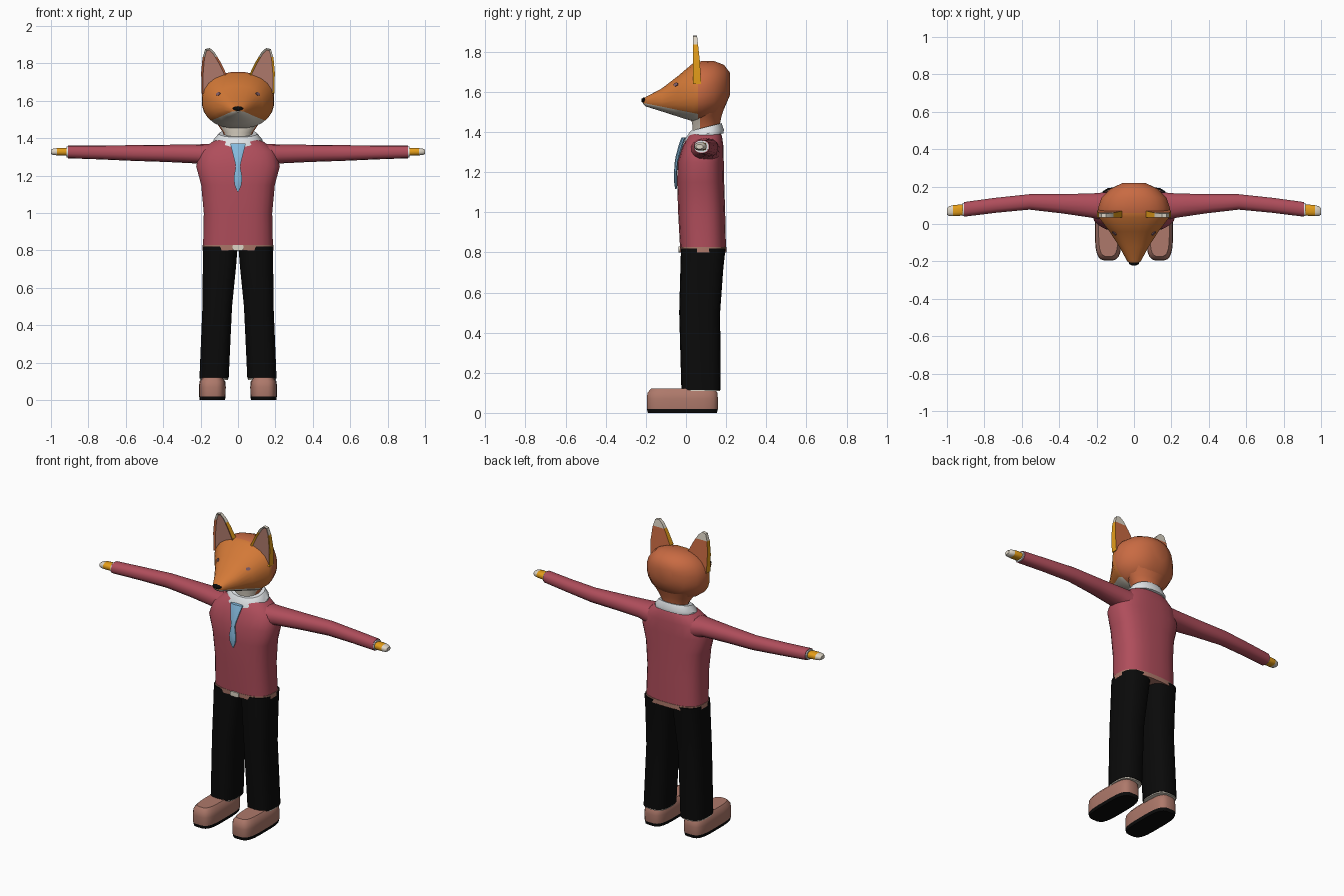
import bpy, bmesh, math
from mathutils import Vector
from mathutils.bvhtree import BVHTree

if "Cube" in bpy.data.objects:
    bpy.data.objects.remove(bpy.data.objects["Cube"])


def material(name, rgb):
    m = bpy.data.materials.new(name)
    m.diffuse_color = (*rgb, 1)
    m.use_nodes = True
    m.node_tree.nodes["Principled BSDF"].inputs["Base Color"].default_value = m.diffuse_color
    return m


RED = material("sweater red", (0.43, 0.075, 0.105))
ORANGE = material("fur orange", (0.65, 0.19, 0.038))
RUST = material("fur rust", (0.58, 0.145, 0.055))
YELLOW = material("paw yellow", (0.78, 0.34, 0.01))
CREAM = material("fur cream", (0.72, 0.66, 0.56))
WHITE = material("collar white", (0.75, 0.78, 0.8))
BLACK = material("trouser black", (0.003, 0.003, 0.003))
BROWN = material("shoe brown", (0.42, 0.19, 0.145))
BLUE = material("tie blue", (0.24, 0.5, 0.74))
MAUVE = material("eye mauve", (0.22, 0.11, 0.14))


def finish(name, bm, mats, rule=None, angle=40):
    """Turn a bmesh into an object; rule(centre, face) picks the material slot."""
    bmesh.ops.recalc_face_normals(bm, faces=bm.faces)
    bm.normal_update()
    if rule:
        for f in bm.faces:
            f.material_index = rule(f.calc_center_median(), f)
    me = bpy.data.meshes.new(name)
    bm.to_mesh(me)
    bm.free()
    for m in mats:
        me.materials.append(m)
    ob = bpy.data.objects.new(name, me)
    bpy.context.collection.objects.link(ob)
    bpy.ops.object.select_all(action='DESELECT')
    ob.select_set(True)
    bpy.context.view_layer.objects.active = ob
    bpy.ops.object.shade_smooth_by_angle(angle=math.radians(angle))
    return ob


def loft(rings, axis='z', n=20, power=2.0):
    """Skin superellipse rings (position, centre1, centre2, radius1, radius2)."""
    bm = bmesh.new()
    loops = []
    for p, c1, c2, r1, r2 in rings:
        loop = []
        for i in range(n):
            t = 2 * math.pi * (i + 0.5) / n
            a, b = math.cos(t), math.sin(t)
            u = c1 + r1 * math.copysign(abs(a) ** (2 / power), a)
            v = c2 + r2 * math.copysign(abs(b) ** (2 / power), b)
            co = {'x': (p, u, v), 'y': (u, p, v), 'z': (u, v, p)}[axis]
            loop.append(bm.verts.new(co))
        loops.append(loop)
    for lo, hi in zip(loops, loops[1:]):
        for i in range(n):
            j = (i + 1) % n
            bm.faces.new((lo[i], lo[j], hi[j], hi[i]))
    bm.faces.new(loops[0])
    bm.faces.new(loops[-1])
    return bm


def cut(bm, co, no):
    bmesh.ops.bisect_plane(bm, geom=bm.verts[:] + bm.edges[:] + bm.faces[:],
                           plane_co=co, plane_no=no)


def flip(bm, side):
    for v in bm.verts:
        v.co.x *= side
    return bm


# Sweater body
finish("sweater_body", loft([
    (0.815, 0, 0.085, 0.188, 0.115), (1.0, 0, 0.078, 0.184, 0.118),
    (1.15, 0, 0.073, 0.198, 0.118), (1.25, 0, 0.073, 0.225, 0.116),
    (1.33, 0, 0.085, 0.205, 0.102), (1.38, 0, 0.095, 0.14, 0.085),
    (1.40, 0, 0.10, 0.10, 0.07)], n=24, power=2.7), [RED])

# Belt and buckle
finish("belt", loft([(0.80, 0, 0.086, 0.19, 0.116),
                     (0.828, 0, 0.085, 0.19, 0.117)], n=24, power=2.8), [BROWN])
finish("buckle", loft([(-0.038, 0, 0.815, 0.03, 0.015),
                       (-0.03, 0, 0.815, 0.03, 0.015)], 'y', 12, 5), [CREAM])

# Collar, rising toward the back
bm = loft([(1.372, 0, 0.09, 0.132, 0.098), (1.39, 0, 0.092, 0.132, 0.098),
           (1.425, 0, 0.10, 0.102, 0.078)], n=20, power=2.2)
for v in bm.verts:
    v.co.z += 0.25 * (v.co.y - 0.1)
finish("collar", bm, [WHITE])

# Tie with knot and blade
finish("tie", loft([
    (1.115, 0, -0.05, 0.004, 0.004), (1.15, 0, -0.052, 0.02, 0.008),
    (1.19, 0, -0.053, 0.024, 0.008), (1.25, 0, -0.048, 0.013, 0.009),
    (1.28, 0, -0.042, 0.02, 0.01), (1.34, 0, -0.024, 0.036, 0.012),
    (1.372, 0, -0.012, 0.045, 0.012)], n=8), [BLUE])

# Neck, cream at the throat
bm = loft([(1.38, 0, 0.10, 0.072, 0.066), (1.43, 0, 0.10, 0.08, 0.068),
           (1.48, 0, 0.10, 0.115, 0.078), (1.53, 0, 0.11, 0.15, 0.085)])
cut(bm, (0, 0.07, 0), (0, 1, 0))
finish("neck", bm, [CREAM, RUST], lambda c, f: int(c.y > 0.07))

# Head and muzzle: cream jaw, orange face, rust back
bm = loft([
    (-0.215, 0, 1.553, 0.016, 0.012), (-0.20, 0, 1.551, 0.036, 0.024),
    (-0.12, 0, 1.56, 0.08, 0.058), (-0.04, 0, 1.578, 0.132, 0.102),
    (0.035, 0, 1.598, 0.19, 0.146), (0.08, 0, 1.605, 0.195, 0.15),
    (0.14, 0, 1.613, 0.175, 0.142), (0.19, 0, 1.625, 0.125, 0.11),
    (0.22, 0, 1.64, 0.06, 0.055)], 'y', 24, 2.3)
cut(bm, (0, 0.06, 0), (0, 1, 0))
cut(bm, (0, -0.2, 1.542), (0, 0.2, 1))


def fur(c, f):
    if c.y > 0.06:
        return 2
    return 1 if c.z < 1.542 - 0.2 * (c.y + 0.2) else 0


head_tree = BVHTree.FromBMesh(bm)
finish("head", bm, [ORANGE, CREAM, RUST], fur)

# Nose
finish("nose", loft([(-0.222, 0, 1.558, 0.012, 0.007), (-0.214, 0, 1.558, 0.028, 0.013),
                     (-0.19, 0, 1.56, 0.032, 0.012)], 'y', 10), [BLACK])

EAR = [(0.08, 1.66), (0.063, 1.745), (0.095, 1.81), (0.125, 1.86), (0.15, 1.882),
       (0.175, 1.877), (0.19, 1.83), (0.197, 1.75), (0.194, 1.64)]


def ear_fur(c, f):
    if f.material_index == 1:
        return 1
    if c.z > 1.835:
        return 2
    return 0 if c.y < 0.06 and f.normal.y < 0.5 else 3


for side, tag in ((1, "left"), (-1, "right")):
    # Eye: thin plate lying on the face
    hit, normal, _, _ = head_tree.ray_cast(Vector((side * 0.105, -1, 1.636)), Vector((0, 1, 0)))
    bm = bmesh.new()
    bmesh.ops.create_circle(bm, cap_ends=True, segments=10, radius=0.014)
    if normal.y > 0:
        normal = -normal
    turn = normal.to_track_quat('Z', 'Y')
    for v in bm.verts:
        v.co = hit + normal * 0.004 + turn @ Vector((v.co.x, v.co.y * 0.7, 0))
    back = bmesh.ops.extrude_face_region(bm, geom=bm.faces[:])
    for g in back["geom"]:
        if isinstance(g, bmesh.types.BMVert):
            g.co -= normal * 0.008
    finish(tag + "_eye", bm, [MAUVE])

    # Ear: hollowed front, yellow rim, cream tip behind
    bm = bmesh.new()
    face = bm.faces.new([bm.verts.new((x, 0.035, z)) for x, z in EAR])
    ext = bmesh.ops.extrude_face_region(bm, geom=[face])
    for g in ext["geom"]:
        if isinstance(g, bmesh.types.BMVert):
            g.co.y = 0.075 - 0.11 * max(0, g.co.z - 1.7)
    bmesh.ops.recalc_face_normals(bm, faces=bm.faces)
    bm.normal_update()
    front = [f for f in bm.faces if f.normal.y < -0.95 and f.calc_center_median().y < 0.04]
    bmesh.ops.inset_region(bm, faces=front, thickness=0.011, depth=-0.008)
    for f in front:
        f.material_index = 1
    cut(bm, (0, 0, 1.835), (0, 0, 1))
    finish(tag + "_ear", flip(bm, side), [YELLOW, BROWN, CREAM, RUST], ear_fur, 30)

    # Sleeve and its cuff
    finish(tag + "_sleeve", flip(loft([
        (0.13, 0.093, 1.303, 0.08, 0.068), (0.22, 0.098, 1.316, 0.067, 0.051),
        (0.38, 0.108, 1.319, 0.053, 0.046), (0.56, 0.118, 1.321, 0.042, 0.042),
        (0.74, 0.10, 1.324, 0.041, 0.037), (0.91, 0.078, 1.327, 0.04, 0.034)],
        'x', 14, 2.3), side), [RED])
    finish(tag + "_cuff", flip(loft([(0.90, 0.078, 1.327, 0.036, 0.03),
                                     (0.917, 0.077, 1.327, 0.036, 0.03)],
                                    'x', 14, 2.3), side), [WHITE])

    # Paw with cream fingertips
    bm = loft([(0.89, 0.076, 1.327, 0.028, 0.02), (0.94, 0.073, 1.328, 0.031, 0.021),
               (0.968, 0.071, 1.328, 0.03, 0.02), (0.99, 0.069, 1.327, 0.026, 0.017),
               (1.0, 0.068, 1.327, 0.018, 0.011)], 'x', 12, 2.6)
    finish(tag + "_paw", flip(bm, side), [YELLOW, CREAM], lambda c, f: int(abs(c.x) > 0.968))

    # Trouser leg and hem
    finish(tag + "_trouser_leg", flip(loft([
        (0.115, 0.128, 0.075, 0.079, 0.098), (0.5, 0.111, 0.068, 0.08, 0.102),
        (0.72, 0.099, 0.079, 0.09, 0.107), (0.82, 0.095, 0.086, 0.094, 0.111)],
        n=18, power=2.8), side), [BLACK])
    finish(tag + "_trouser_hem", flip(loft([(0.108, 0.128, 0.075, 0.076, 0.094),
                                            (0.118, 0.128, 0.075, 0.076, 0.094)],
                                           n=18, power=2.8), side), [CREAM])

    # Shoe with black sole
    bm = loft([(0, 0.137, -0.018, 0.068, 0.173), (0.02, 0.137, -0.018, 0.071, 0.178),
               (0.07, 0.137, -0.018, 0.072, 0.178), (0.10, 0.137, -0.018, 0.069, 0.175),
               (0.122, 0.137, -0.016, 0.052, 0.158)], n=24, power=3.6)
    finish(tag + "_shoe", flip(bm, side), [BROWN, BLACK], lambda c, f: int(c.z < 0.02))
